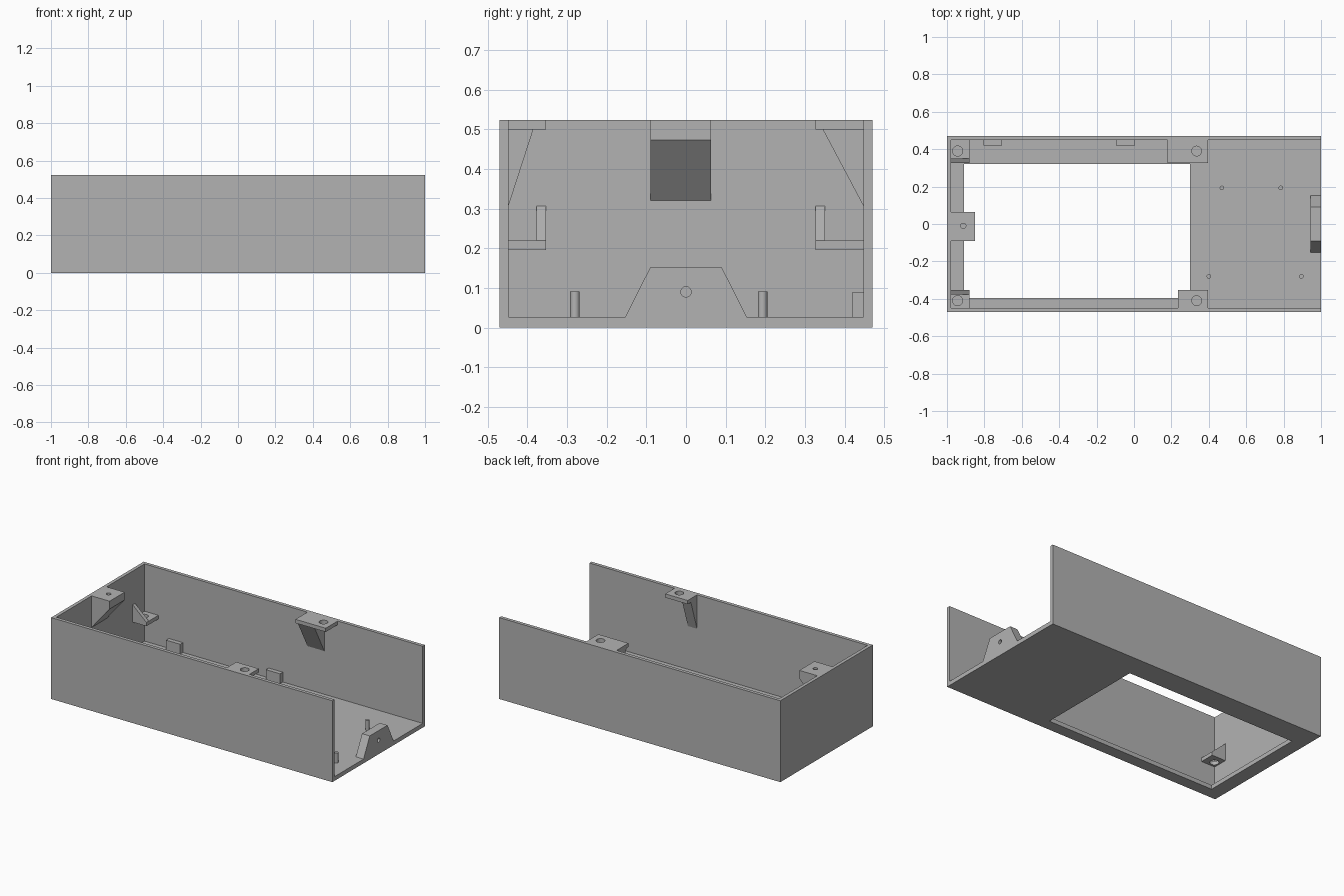
import bpy, bmesh
from mathutils import Vector

if "Cube" in bpy.data.objects:
    bpy.data.objects.remove(bpy.data.objects["Cube"])

grey = bpy.data.materials.new("plain grey")
grey.use_nodes = True
colour = (0.45, 0.45, 0.45, 1)
grey.diffuse_color = colour
grey.node_tree.nodes["Principled BSDF"].inputs["Base Color"].default_value = colour

X, Y, H = 1.0, 0.47, 0.523     # outer half length, half width, height
WALL, FLOOR = 0.022, 0.027
IN_X, IN_Y = X - WALL, Y - WALL
SHEET = 0.024                  # tab thickness


def finish(name, bm):
    bmesh.ops.recalc_face_normals(bm, faces=bm.faces)
    mesh = bpy.data.meshes.new(name)
    bm.to_mesh(mesh)
    bm.free()
    mesh.materials.append(grey)
    obj = bpy.data.objects.new(name, mesh)
    bpy.context.collection.objects.link(obj)
    return obj


def prism(name, axis, profile, start, end):
    """Extrude a 2D profile along an axis; profile holds the other two axes in order."""
    def place(p):
        c = list(p)
        c.insert("xyz".index(axis), start)
        return c
    bm = bmesh.new()
    face = bm.faces.new([bm.verts.new(place(p)) for p in profile])
    step = Vector([end - start if a == axis else 0 for a in "xyz"])
    new = bmesh.ops.extrude_face_region(bm, geom=[face])["geom"]
    bmesh.ops.translate(bm, vec=step, verts=[v for v in new if isinstance(v, bmesh.types.BMVert)])
    return finish(name, bm)


def box(name, x0, x1, y0, y1, z0, z1):
    return prism(name, "z", [(x0, y0), (x1, y0), (x1, y1), (x0, y1)], z0, z1)


def cylinder(name, centre, radius, length, axis="z"):
    bm = bmesh.new()
    bmesh.ops.create_cone(bm, cap_ends=True, segments=32, radius1=radius, radius2=radius, depth=length)
    if axis == "x":
        for v in bm.verts:
            v.co = Vector((v.co.z, v.co.y, v.co.x))
    bmesh.ops.translate(bm, vec=centre, verts=bm.verts)
    obj = finish(name, bm)
    smooth(obj)
    return obj


def smooth(obj):
    bpy.ops.object.select_all(action="DESELECT")
    obj.select_set(True)
    bpy.context.view_layer.objects.active = obj
    bpy.ops.object.shade_smooth_by_angle()


def cut(obj, cutter):
    mod = obj.modifiers.new("cut", "BOOLEAN")
    mod.operation, mod.solver, mod.object = "DIFFERENCE", "EXACT", cutter
    bpy.context.view_layer.objects.active = obj
    bpy.ops.object.modifier_apply(modifier=mod.name)
    bpy.data.objects.remove(cutter)


# Tray: open at the top and at one end, with a large window in the floor
tray = box("tray", -X, X, -Y, Y, 0, H)
cut(tray, box("cavity", -IN_X, X + 1, -IN_Y, IN_Y, FLOOR, H + 1))
cut(tray, box("floor_window", -0.91, 0.30, -0.395, 0.32, -1, FLOOR + 0.1))

# Top tabs on the long walls, each with a screw hole and a tapered support
for label, side, x0, inner, hole_y, slope_y in (
        ("front", -1, 0.235, 0.353, 0.41, 0.385),
        ("back", 1, 0.18, 0.327, 0.39, 0.345)):
    ys = sorted((side * inner, side * IN_Y))
    tab = box(label + "_top_tab", x0, 0.395, *ys, H - SHEET, H)
    cut(tab, cylinder("hole", (0.335, side * hole_y, H), 0.026, 0.2))
    prism(label + "_tab_support", "x",
          [(side * IN_Y, 0.305), (side * IN_Y, H - SHEET), (side * slope_y, H - SHEET)], x0, 0.30)

    # Corner shelf at the closed end with an upright triangular gusset
    shelf = box(label + "_corner_shelf", -IN_X, -0.88, *ys, 0.195, 0.219)
    cut(shelf, cylinder("hole", (-0.943, side * hole_y, 0.2), 0.027, 0.2))
    prism(label + "_shelf_gusset", "y",
          [(-IN_X, 0.219), (-0.88, 0.219), (-IN_X, 0.307)], side * inner, side * (inner + SHEET))

# Wedge tab in the middle of the closed end
end_tab = prism("end_wedge_tab", "y",
                [(-IN_X, 0.32), (-0.85, 0.473), (-0.85, H), (-IN_X, H)], -0.09, 0.063)
cut(end_tab, cylinder("hole", (-0.913, -0.01, H), 0.014, 0.18))

# Upright bracket at the open end, drilled along the length
bracket = prism("open_end_bracket", "x",
                [(-0.153, FLOOR), (0.153, FLOOR), (0.09, 0.152), (-0.09, 0.152)], 0.945, X)
cut(bracket, cylinder("hole", (X, 0, 0.09), 0.013, 0.3, "x"))

# Locating pins on the floor
for i, (x, y) in enumerate([(0.47, 0.193), (0.785, 0.193), (0.4, -0.28), (0.895, -0.28)]):
    cylinder(f"floor_pin_{i + 1}", (x, y, 0.059), 0.012, 0.064)

# Small stop blocks along the back wall
for i, x in enumerate((-0.805, -0.095)):
    box(f"stop_block_{i + 1}", x, x + 0.1, 0.42, IN_Y, FLOOR, 0.09)
